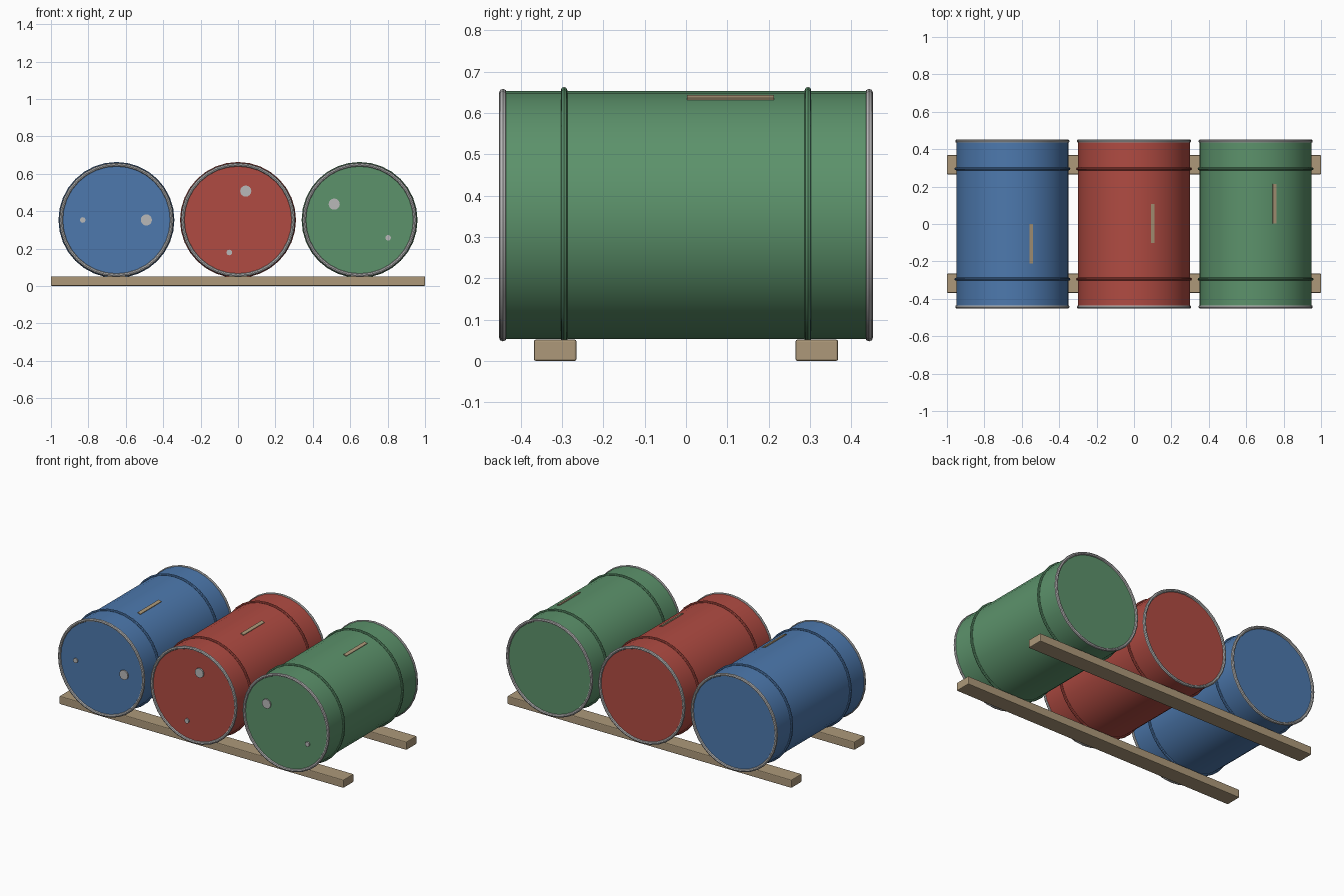
import bpy, math
from mathutils import Vector, Matrix

if "Cube" in bpy.data.objects:
    bpy.data.objects.remove(bpy.data.objects["Cube"])


def material(name, r, g, b):
    m = bpy.data.materials.new(name)
    m.diffuse_color = [((c / 255 + 0.055) / 1.055) ** 2.4 for c in (r, g, b)] + [1]
    m.use_nodes = True
    m.node_tree.nodes["Principled BSDF"].inputs["Base Color"].default_value = m.diffuse_color
    return m


BLUE = material("drum blue", 77, 121, 174)
RED = material("drum red", 176, 75, 66)
GREEN = material("drum green", 92, 146, 107)
WOOD = material("wood tan", 173, 153, 122)
STEEL = material("bare steel", 184, 184, 184)

R, HALF, CZ, SEG = 0.30, 0.443, 0.353, 32
ALONG_Y = (math.pi / 2, 0, 0)


def finish(name, mat, smooth=True):
    ob = bpy.context.object
    ob.name = name
    ob.data.materials.append(mat)
    if smooth:
        bpy.ops.object.shade_smooth_by_angle(angle=math.radians(40))
    return ob


def cylinder(name, mat, loc, radius, length, sides):
    bpy.ops.mesh.primitive_cylinder_add(vertices=sides, radius=radius, depth=length,
                                        location=loc, rotation=ALONG_Y)
    return finish(name, mat)


def ring(name, mat, loc, major, minor):
    bpy.ops.mesh.primitive_torus_add(major_segments=SEG, minor_segments=8, major_radius=major,
                                     minor_radius=minor, location=loc, rotation=ALONG_Y)
    return finish(name, mat)


def box(name, mat, loc, size, tilt=0, bevel=0):
    bpy.ops.mesh.primitive_cube_add(size=1, location=loc, rotation=(0, tilt, 0))
    ob = finish(name, mat, False)
    ob.data.transform(Matrix.Diagonal(Vector((*size, 1))))
    if bevel:
        mod = ob.modifiers.new("soft edges", "BEVEL")
        mod.width, mod.segments = bevel, 2
    return ob


# Two timber rails under the drums
for side, label in ((-1, "front"), (1, "back")):
    box(label + "_rail", WOOD, (0, side * 0.3165, 0.026), (2, 0.103, 0.052), bevel=0.005)

# Drums: colour, centre x, roll of the bungs, label strip centre y
for color, mat, x, roll, strip_y in (("blue", BLUE, -0.65, 0, -0.105),
                                     ("red", RED, 0.0, 75, 0.003),
                                     ("green", GREEN, 0.65, 148, 0.108)):
    cylinder(color + "_drum_body", mat, (x, 0, CZ), R, 2 * HALF, SEG)
    for side, label in ((-1, "front"), (1, "back")):
        ring(f"{color}_{label}_rim", STEEL, (x, side * HALF, CZ), 0.296, 0.0095)
        ring(f"{color}_{label}_hoop", mat, (x, side * 0.295, CZ), 0.302, 0.008)

    # Large and small bungs on the front lid, opposite each other
    for label, dist, radius in (("large", 0.16, 0.03), ("small", -0.18, 0.015)):
        a = math.radians(roll)
        cylinder(f"{color}_{label}_bung", STEEL,
                 (x + dist * math.cos(a), -HALF - 0.002, CZ + dist * math.sin(a)),
                 radius, 0.012, 16)

    # Narrow strip lying on the upper shell
    tilt = math.asin(0.1 / R)
    box(color + "_strip", WOOD,
        (x + 0.301 * math.sin(tilt), strip_y, CZ + 0.301 * math.cos(tilt)),
        (0.02, 0.21, 0.007), tilt)
